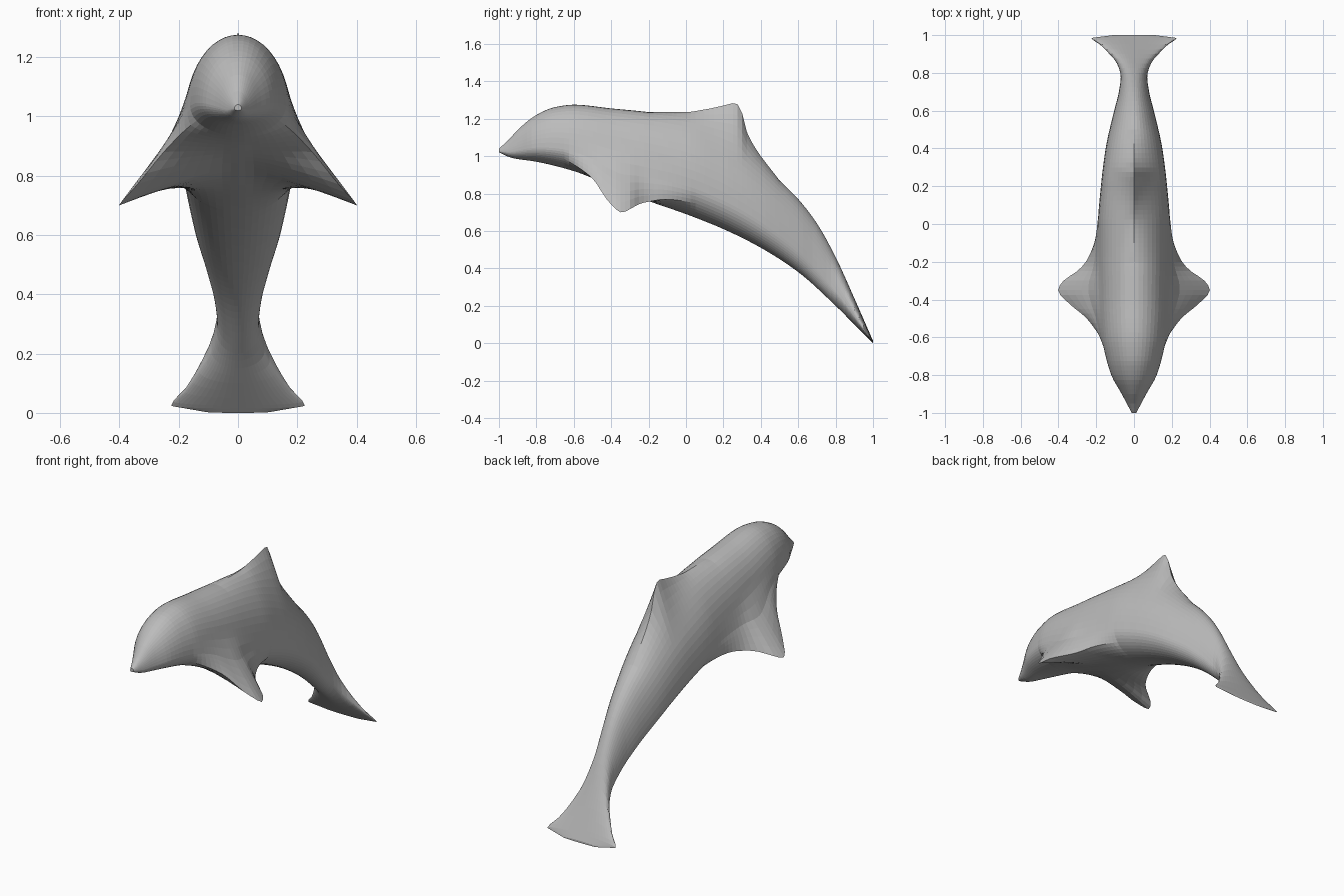
import bpy
import bmesh
from math import sin, cos, radians, pi

cube = bpy.data.objects.get("Cube")
if cube:
    bpy.data.objects.remove(cube, do_unlink=True)

SEGMENTS = 48          # points around each cross-section
RINGS = 80             # cross-sections from snout to tail
WIDEST = 0.3           # height share at which the body is widest
FIN_ANGLE = -30        # where the flippers leave the body

# Profiles along the body: (y, value)
BACK = [(-1, 1.04), (-.95, 1.085), (-.9, 1.14), (-.8, 1.22), (-.7, 1.262), (-.6, 1.275),
        (-.4, 1.255), (-.2, 1.235), (0, 1.2), (.2, 1.115), (.3, 1.05), (.4, .965),
        (.5, .87), (.6, .77), (.7, .64), (.8, .46), (.9, .24), (1, .012)]
BELLY = [(-1, 1.02), (-.93, .99), (-.8, .97), (-.6, .92), (-.4, .84), (-.2, .76),
         (0, .69), (.2, .61), (.4, .51), (.6, .38), (.8, .2), (.9, .1), (1, 0)]
HALF_WIDTH = [(-1, .012), (-.9, .065), (-.8, .12), (-.7, .15), (-.6, .17), (-.4, .185),
              (-.2, .19), (0, .19), (.2, .175), (.4, .15), (.6, .105), (.7, .08),
              (.78, .07), (.85, .09), (.9, .13), (.95, .18), (.985, .225), (1, .11)]
DORSAL_RISE = [(-.2, 0), (0, .035), (.1, .085), (.2, .155), (.28, .21), (.3, .18),
               (.33, .09), (.4, .035), (.5, 0)]
FLIPPER_OUT = [(-.65, 0), (-.5, .095), (-.42, .185), (-.35, .24), (-.3, .21),
               (-.25, .137), (-.2, .09), (-.1, .045), (.05, 0)]
FLIPPER_DROP = [(-.65, 0), (-.5, .06), (-.42, .145), (-.35, .185), (-.3, .15),
                (-.25, .105), (-.2, .075), (-.1, .03), (.05, 0)]


def smooth_value(keys, y):
    """Smooth interpolation through the keys without overshoot."""
    if y <= keys[0][0]:
        return keys[0][1]
    if y >= keys[-1][0]:
        return keys[-1][1]
    slopes = [(b[1] - a[1]) / (b[0] - a[0]) for a, b in zip(keys, keys[1:])]

    def tangent(i):
        if i == 0 or i == len(slopes):
            return slopes[min(i, len(slopes) - 1)]
        a, b = slopes[i - 1], slopes[i]
        return 2 * a * b / (a + b) if a * b > 0 else 0

    i = max(k for k in range(len(slopes)) if keys[k][0] <= y)
    (start, low), (end, high) = keys[i], keys[i + 1]
    span = end - start
    t = (y - start) / span
    ease = t * t * (3 - 2 * t)
    return (low + (high - low) * ease
            + span * tangent(i) * t * (1 - t) ** 2
            - span * tangent(i + 1) * t * t * (1 - t))


def lobe(angle, centre, spread, power):
    """Weight that falls from one at the centre to zero at the spread."""
    return max(0, 1 - abs(angle - centre) / spread) ** power


def section(y):
    """Cross-section of body, dorsal fin and flippers at one y."""
    top, bottom = smooth_value(BACK, y), smooth_value(BELLY, y)
    width = smooth_value(HALF_WIDTH, y)
    middle = bottom + WIDEST * (top - bottom)
    points = []
    for k in range(SEGMENTS):
        degrees = 360 * k / SEGMENTS - 90
        side = 1 if degrees <= 90 else -1
        angle = degrees if side > 0 else 180 - degrees
        a = radians(angle)
        x = width * cos(a)
        z = middle + sin(a) * (top - middle if angle > 0 else middle - bottom)
        flipper = lobe(angle, FIN_ANGLE, 50, 1.6)
        dorsal = lobe(angle, 90, 50, 2)
        x += flipper * smooth_value(FLIPPER_OUT, y)
        z -= flipper * smooth_value(FLIPPER_DROP, y)
        z += dorsal * smooth_value(DORSAL_RISE, y)
        points.append((side * x, y, z))
    return points


# Skin the cross-sections into one continuous body
stations = sorted([2 * i / RINGS - 1 for i in range(RINGS + 1)] + [.985])
bm = bmesh.new()
rings = [[bm.verts.new(p) for p in section(y)] for y in stations]
for near, far in zip(rings, rings[1:]):
    for k in range(SEGMENTS):
        n = (k + 1) % SEGMENTS
        bm.faces.new((near[k], near[n], far[n], far[k]))
bm.faces.new(rings[0])
bm.faces.new(rings[-1])
bmesh.ops.recalc_face_normals(bm, faces=bm.faces)
mesh = bpy.data.meshes.new("dolphin_body")
bm.to_mesh(mesh)
bm.free()

# Plain grey skin
grey = bpy.data.materials.new("grey_skin")
grey.use_nodes = True
colour = (.5, .5, .5, 1)
grey.diffuse_color = colour
grey.node_tree.nodes["Principled BSDF"].inputs["Base Color"].default_value = colour
mesh.materials.append(grey)
body = bpy.data.objects.new("dolphin_body", mesh)
bpy.context.collection.objects.link(body)
